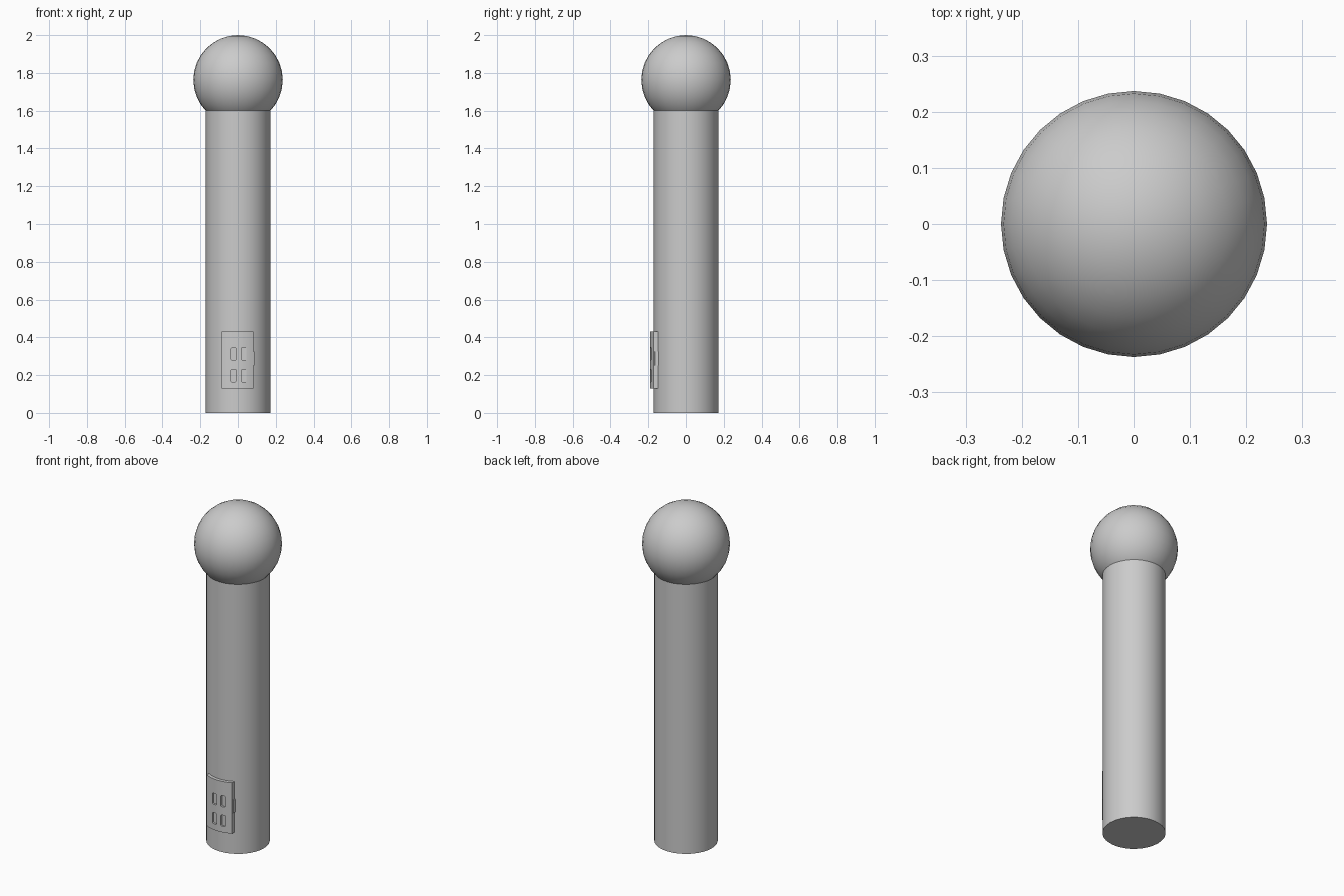
import bpy, bmesh, math

if "Cube" in bpy.data.objects:
    bpy.data.objects.remove(bpy.data.objects["Cube"])

R_COL, R_BALL, R_DOOR = 0.171, 0.237, 0.190
SIDES = 32


def smooth(ob, angle=35):
    bpy.ops.object.select_all(action='DESELECT')
    ob.select_set(True)
    bpy.context.view_layer.objects.active = ob
    bpy.ops.object.shade_smooth_by_angle(angle=math.radians(angle))


def prism(name, pts, direction, length):
    """Extrude a closed outline into a solid along one direction."""
    bm = bmesh.new()
    face = bm.faces.new([bm.verts.new(p) for p in pts])
    new = bmesh.ops.extrude_face_region(bm, geom=[face])['geom']
    verts = [v for v in new if isinstance(v, bmesh.types.BMVert)]
    bmesh.ops.translate(bm, verts=verts, vec=[d * length for d in direction])
    bmesh.ops.recalc_face_normals(bm, faces=bm.faces)
    me = bpy.data.meshes.new(name)
    bm.to_mesh(me)
    bm.free()
    ob = bpy.data.objects.new(name, me)
    bpy.context.collection.objects.link(ob)
    return ob


# Column, running slightly up into the ball
bpy.ops.mesh.primitive_cylinder_add(vertices=SIDES, radius=R_COL, depth=1.64,
                                    location=(0, 0, 0.82))
column = bpy.context.object
column.name = "column"
smooth(column)

# Ball on top
bpy.ops.mesh.primitive_uv_sphere_add(segments=SIDES, ring_count=16, radius=R_BALL,
                                     location=(0, 0, 2 - R_BALL))
ball = bpy.context.object
ball.name = "ball_top"
smooth(ball)


# Curved service door hugging the column, with straight sides
def arc(radius, x0, x1, z, n=12):
    xs = [x0 + (x1 - x0) * i / n for i in range(n + 1)]
    return [(x, -math.sqrt(radius ** 2 - x * x), z) for x in xs]


outline = arc(R_DOOR, -0.088, 0.082, 0.128) + arc(R_COL - 0.008, 0.082, -0.088, 0.128)
door = prism("service_door", outline, (0, 0, 1), 0.302)


# Four rounded vent slots cut into the door
def slot_outline(cx, cz, w, h, r, y):
    pts = []
    for k, (sx, sz) in enumerate(((1, 1), (-1, 1), (-1, -1), (1, -1))):
        for j in range(4):
            a = math.radians(90 * k + 30 * j)
            pts.append((cx + sx * (w / 2 - r) + r * math.cos(a), y,
                        cz + sz * (h / 2 - r) + r * math.sin(a)))
    return pts


for cx in (-0.023, 0.032):
    for cz in (0.197, 0.312):
        cutter = prism("slot_cutter", slot_outline(cx, cz, 0.027, 0.066, 0.006, -0.25),
                       (0, 1, 0), 0.073)
        cutter.hide_render = True
        mod = door.modifiers.new("slot", 'BOOLEAN')
        mod.operation, mod.solver, mod.object = 'DIFFERENCE', 'EXACT', cutter
        bpy.context.view_layer.objects.active = door
        bpy.ops.object.modifier_apply(modifier=mod.name)
        bpy.data.objects.remove(cutter)
smooth(door)

# Small latch on the door's right edge
latch = prism("door_latch", arc(R_DOOR - 0.004, 0.076, 0.087, 0.25, 3)
              + arc(R_COL - 0.008, 0.087, 0.076, 0.25, 3), (0, 0, 1), 0.075)
smooth(latch)
